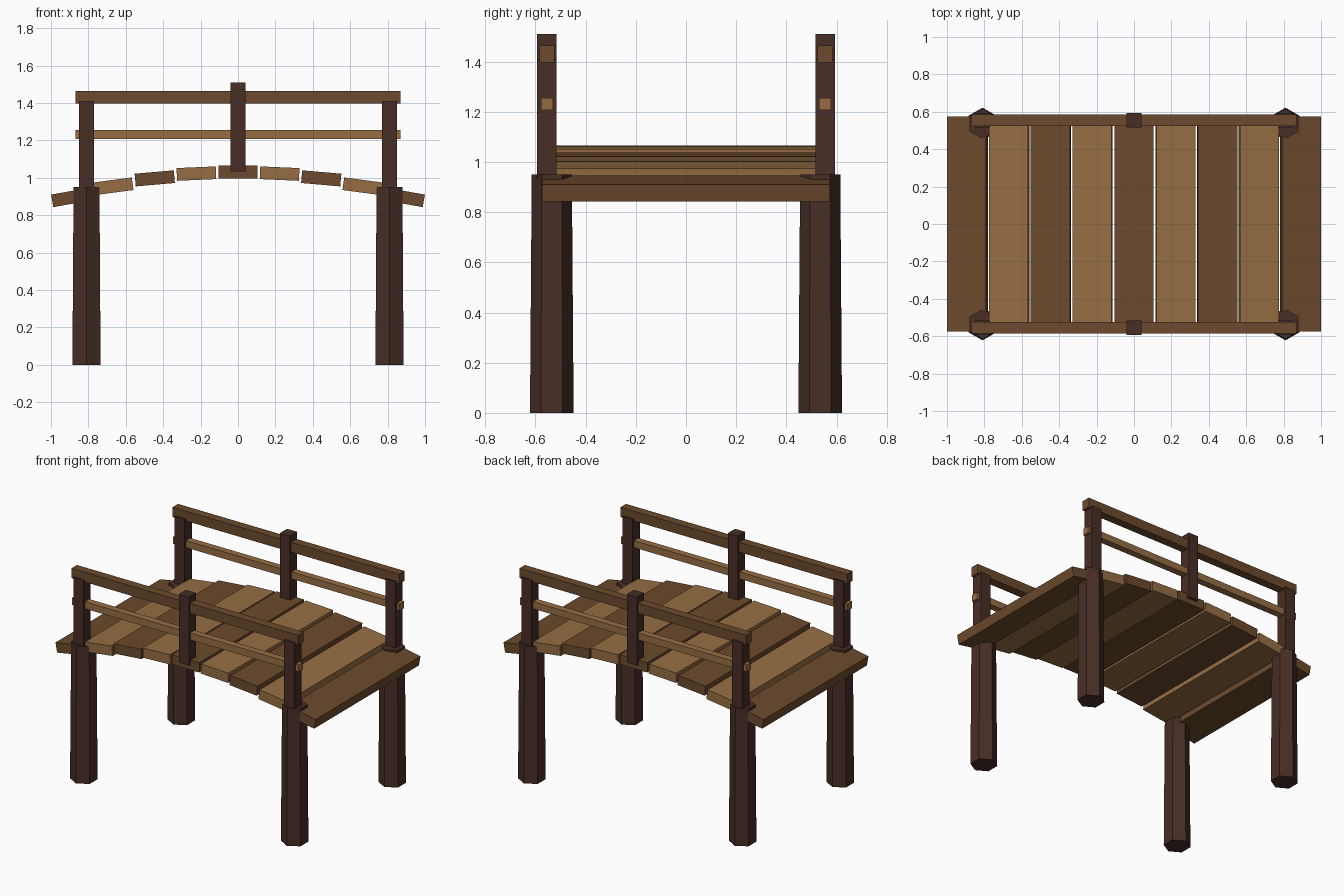
import bpy
import math

cube = bpy.data.objects.get("Cube")
if cube:
    bpy.data.objects.remove(cube, do_unlink=True)


def make_material(name, rgb):
    mat = bpy.data.materials.new(name)
    mat.use_nodes = True
    color = (*rgb, 1.0)
    mat.diffuse_color = color
    bsdf = mat.node_tree.nodes["Principled BSDF"]
    bsdf.inputs["Base Color"].default_value = color
    bsdf.inputs["Roughness"].default_value = 0.9
    return mat


light_wood = make_material("light wood", (0.31, 0.155, 0.056))
mid_wood = make_material("mid brown wood", (0.15, 0.068, 0.026))
dark_wood = make_material("dark post wood", (0.064, 0.027, 0.019))


def finish(name, mat):
    obj = bpy.context.object
    obj.name = name
    obj.data.name = name
    obj.data.materials.append(mat)
    return obj


def box(name, size, center, mat, tilt=0.0):
    bpy.ops.mesh.primitive_cube_add(size=1, location=center)
    obj = bpy.context.object
    obj.scale = size
    bpy.ops.object.transform_apply(location=False, rotation=False, scale=True)
    obj.rotation_euler.y = tilt
    return finish(name, mat)


# Arched deck: nine planks, each tilted a little more towards the ends
for i in range(-4, 5):
    box(f"deck_plank_{i + 5}", (0.21, 1.15, 0.068),
        (i * 0.2225, 0, 1.031 - 0.0085 * i * i),
        light_wood if i % 2 else mid_wood,
        math.radians(2.5 * i))

LEG_X, LEG_Y, RAIL_Y = 0.81, 0.535, 0.555
LEG_TOP, RAIL_Z = 0.95, 1.43

for side_y, y_name in ((-1, "front"), (1, "back")):
    y = side_y * RAIL_Y
    for side_x, x_name in ((-1, "right"), (1, "left")):
        # Tapered six-sided leg with a corner pointing outwards
        bpy.ops.mesh.primitive_cone_add(
            vertices=6, radius1=0.087, radius2=0.08, depth=LEG_TOP,
            location=(side_x * LEG_X, side_y * LEG_Y, LEG_TOP / 2))
        finish(f"{y_name}_{x_name}_leg", dark_wood)
        # Corner railing post standing on the leg
        box(f"{y_name}_{x_name}_railing_post", (0.078, 0.078, 0.48),
            (side_x * LEG_X, y, 1.17), dark_wood)

    # Middle post and the two rails
    box(f"{y_name}_middle_post", (0.078, 0.078, 0.475),
        (0, y, 1.2725), dark_wood)
    box(f"{y_name}_top_rail", (1.74, 0.06, 0.068), (0, y, RAIL_Z), mid_wood)
    box(f"{y_name}_lower_rail", (1.74, 0.048, 0.048), (0, y, 1.232), light_wood)
